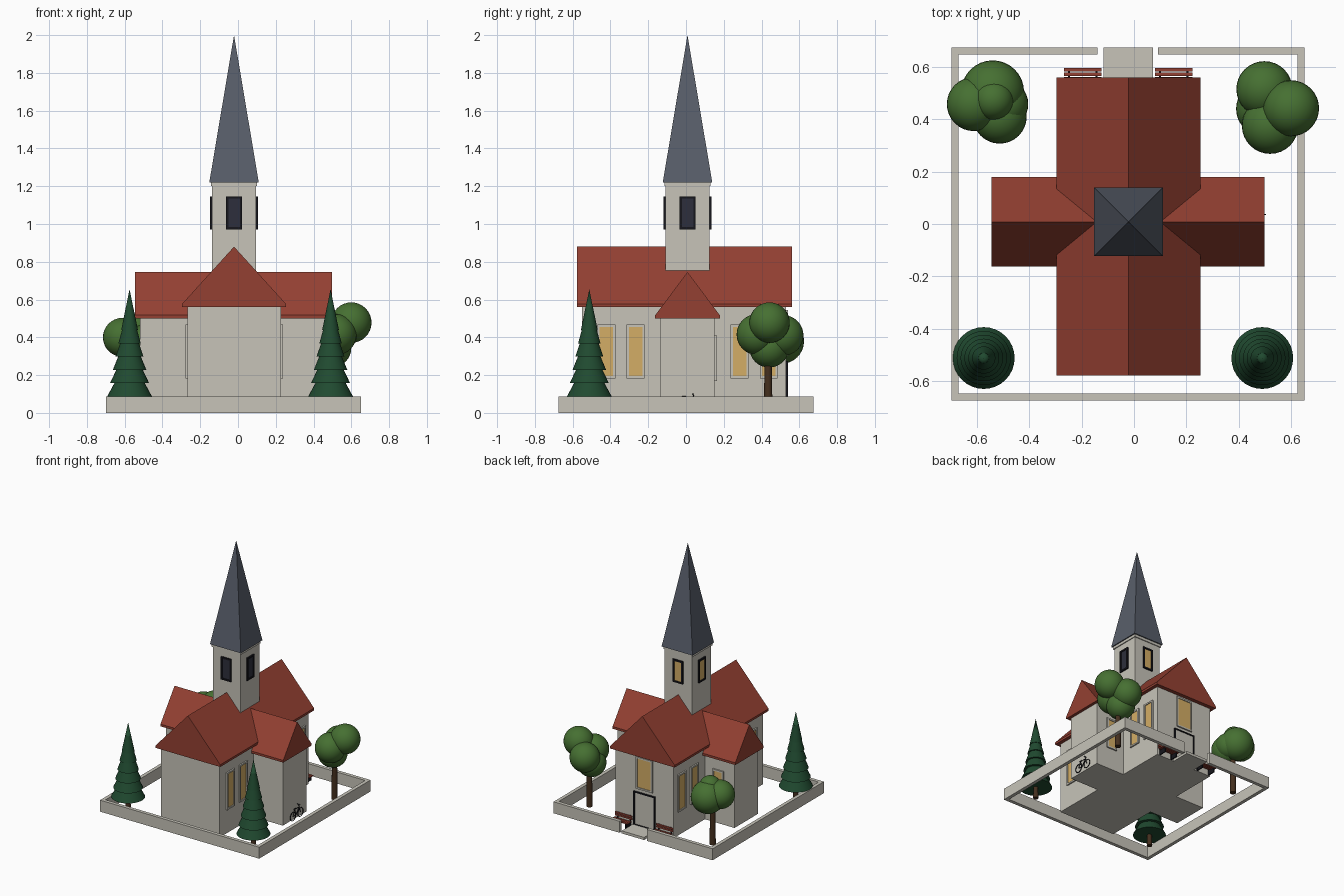
import bpy, bmesh, math
from mathutils import Matrix, Vector

if "Cube" in bpy.data.objects:
    bpy.data.objects.remove(bpy.data.objects["Cube"])

CX, CY = -0.021, 0.008          # church axis


def mat(name, r, g, b):
    m = bpy.data.materials.new(name)
    lin = [((c / 255 + 0.055) / 1.055) ** 2.4 for c in (r, g, b)]
    m.diffuse_color = (*lin, 1)
    m.use_nodes = True
    m.node_tree.nodes["Principled BSDF"].inputs["Base Color"].default_value = m.diffuse_color
    return m


STONE = mat("pale stone", 199, 196, 185)
RED = mat("roof red", 148, 64, 50)
SLATE = mat("slate grey", 88, 94, 106)
GOLD = mat("warm glass", 212, 174, 102)
DARK = mat("black iron", 22, 22, 28)
PANE = mat("dark glass", 45, 47, 60)
LEAF = mat("leaf green", 70, 112, 50)
PINE = mat("pine green", 32, 74, 48)
BARK = mat("bark brown", 68, 47, 30)


def finish(name, bm, material, smooth=False):
    bmesh.ops.recalc_face_normals(bm, faces=bm.faces)
    me = bpy.data.meshes.new(name)
    bm.to_mesh(me)
    bm.free()
    me.materials.append(material)
    ob = bpy.data.objects.new(name, me)
    bpy.context.collection.objects.link(ob)
    if smooth:
        bpy.ops.object.select_all(action='DESELECT')
        ob.select_set(True)
        bpy.context.view_layer.objects.active = ob
        bpy.ops.object.shade_smooth_by_angle(angle=math.radians(40))
    return ob


def add_box(bm, lo, hi, m=Matrix()):
    lo, hi = Vector(lo), Vector(hi)
    s = Matrix.Diagonal((*(hi - lo), 1))
    bmesh.ops.create_cube(bm, size=1, matrix=m @ Matrix.Translation((lo + hi) / 2) @ s)


def boxes(name, material, spans, m=Matrix()):
    bm = bmesh.new()
    for lo, hi in spans:
        add_box(bm, lo, hi, m)
    return finish(name, bm, material)


def add_rod(bm, a, b, r1, r2=None, seg=8):
    a, b = Vector(a), Vector(b)
    q = (b - a).to_track_quat('Z', 'Y').to_matrix().to_4x4()
    bmesh.ops.create_cone(bm, cap_ends=True, segments=seg, radius1=r1,
                          radius2=r1 if r2 is None else r2, depth=(b - a).length,
                          matrix=Matrix.Translation((a + b) / 2) @ q)


def gable_roof(name, x, y0, y1, half, eave, ridge, turn=0):
    """Solid gable roof with a thin eave band, running along y (or x if turned)."""
    prof = [(-half, eave), (half, eave), (half, eave + 0.017), (0, ridge), (-half, eave + 0.017)]
    bm = bmesh.new()
    f = bm.faces.new([bm.verts.new((x + u, y0, z)) for u, z in prof])
    ext = bmesh.ops.extrude_face_region(bm, geom=[f])
    bmesh.ops.translate(bm, vec=(0, y1 - y0, 0),
                        verts=[v for v in ext["geom"] if isinstance(v, bmesh.types.BMVert)])
    bmesh.ops.rotate(bm, verts=bm.verts, matrix=Matrix.Rotation(turn, 3, 'Z'))
    return finish(name, bm, RED)


def window(name, x, y, z0, z1, w, deg, glass, frame, bar=0.012, out=0.011):
    """Glass plate and frame on a wall whose outward normal is -y turned by deg."""
    m = Matrix.Translation((x, y, 0)) @ Matrix.Rotation(math.radians(deg), 4, 'Z')
    h = w / 2
    boxes(name + "_glass", glass, [((-h + bar, -0.005, z0 + bar), (h - bar, 0.003, z1 - bar))], m)
    boxes(name + "_frame", frame, [
        ((-h, -out, z0), (-h + bar, 0.003, z1)), ((h - bar, -out, z0), (h, 0.003, z1)),
        ((-h + bar, -out, z1 - bar), (h - bar, 0.003, z1)),
        ((-h + bar, -out, z0), (h - bar, 0.003, z0 + bar))], m)


# Church walls and roofs
boxes("nave_walls", STONE, [((-0.267, -0.55, 0), (0.227, 0.53, 0.565))])
boxes("transept_walls", STONE, [((-0.518, -0.135, 0), (-0.26, 0.152, 0.505)),
                                ((0.22, -0.135, 0), (0.475, 0.152, 0.505))])
gable_roof("nave_roof", CX, -0.578, 0.56, 0.275, 0.56, 0.88)
gable_roof("transept_roof", CY, -0.498, 0.544, 0.171, 0.50, 0.746, math.pi / 2)

# Tower and spire
T = 0.1155
boxes("tower", STONE, [((CX - T, CY - T, 0.55), (CX + T, CY + T, 1.2)),
                       ((CX - T - .007, CY - T - .007, 1.2), (CX + T + .007, CY + T + .007, 1.22))])
bm = bmesh.new()
bmesh.ops.create_cone(bm, cap_ends=True, segments=4, radius1=0.131 * math.sqrt(2), radius2=0,
                      depth=0.78, matrix=Matrix.Translation((CX, CY, 1.61)) @ Matrix.Rotation(math.pi / 4, 4, 'Z'))
finish("spire", bm, SLATE)
for deg, glass in ((0, PANE), (90, PANE), (180, GOLD), (270, GOLD)):
    a = math.radians(deg)
    window("belfry_window", CX + T * math.sin(a), CY - T * math.cos(a), 0.972, 1.146, 0.085, deg, glass, DARK)

# Nave and transept windows
for y in (-0.422, -0.267, 0.284, 0.438):
    window("nave_window_right", 0.227, y, 0.182, 0.467, 0.095, 90, GOLD, STONE)
    window("nave_window_left", -0.267, y, 0.182, 0.467, 0.095, 270, GOLD, STONE)
for x in (0.34, -0.382):
    window("transept_window", x, 0.152, 0.168, 0.41, 0.09, 180, GOLD, STONE)
window("gable_window", CX, 0.53, 0.30, 0.545, 0.14, 180, GOLD, STONE)

# Door, step and benches at the back
window("door", CX, 0.53, 0.015, 0.275, 0.18, 180, STONE, DARK, 0.009)
boxes("door_step", STONE, [((-0.117, 0.525, 0), (0.073, 0.675, 0.02))])
for x0, x1 in ((-0.268, -0.125), (0.08, 0.224)):
    boxes("bench_slats", RED, [((x0, y, 0.035), (x1, y + 0.014, 0.041)) for y in (0.548, 0.565, 0.582)]
          + [((x0, 0.536, z), (x1, 0.542, z + 0.012)) for z in (0.05, 0.067)])
    boxes("bench_legs", DARK, [((x, 0.54, 0), (x + 0.008, 0.594, 0.035)) for x in (x0 + 0.015, x1 - 0.023)]
          + [((x, 0.532, 0), (x + 0.008, 0.537, 0.079)) for x in (x0 + 0.015, x1 - 0.023)])

# Low boundary wall with a gate gap at the back
W, H = 0.027, 0.088
boxes("boundary_wall", STONE, [
    ((-0.698, -0.675, 0), (0.652, -0.675 + W, H)),
    ((-0.698, -0.648, 0), (-0.698 + W, 0.648, H)), ((0.652 - W, -0.648, 0), (0.652, 0.648, H)),
    ((-0.698, 0.648, 0), (-0.14, 0.675, H)), ((0.092, 0.648, 0), (0.652, 0.675, H))])

# Bicycle leaning on the right transept
bx, r = 0.49, 0.035
rear, front = (bx, -0.034, r), (bx, 0.058, r)
crank, seat, head = (bx, 0.003, 0.033), (bx, -0.012, 0.082), (bx, 0.043, 0.08)
bm = bmesh.new()
for a, b in ((rear, crank), (rear, seat), (crank, seat), (crank, head), (seat, head),
             (front, head), (head, (bx, 0.036, 0.102)),
             ((bx - 0.014, 0.036, 0.102), (bx + 0.014, 0.036, 0.102)),
             ((bx, -0.022, 0.086), (bx, 0.0, 0.086))):
    add_rod(bm, a, b, 0.0025, seg=6)
for c in (rear, front):
    n = 24
    ring = [Vector(c) + Vector((0, 0.032 * math.cos(t), 0.032 * math.sin(t)))
            for t in (2 * math.pi * i / n for i in range(n))]
    for i in range(n):
        add_rod(bm, ring[i - 1], ring[i], 0.003, seg=6)
finish("bicycle", bm, DARK)


def trunk(x, y, h, r0):
    bm = bmesh.new()
    add_rod(bm, (x, y, 0), (x, y, h), r0, r0 * 0.8, 10)
    finish("tree_trunk", bm, BARK, True)


# Pines in the front corners: stacked cones
for x in (-0.574, 0.49):
    trunk(x, -0.512, 0.12, 0.02)
    bm = bmesh.new()
    for i in range(7):
        z = 0.088 + 0.07 * i
        rad = 0.118 - 0.0147 * i
        top = 0.655 if i == 6 else z + 0.12
        add_rod(bm, (x, -0.512, z), (x, -0.512, top), rad, 0 if i == 6 else rad * 0.45, 32)
    finish("pine_foliage", bm, PINE, True)

# Round trees in the back corners: clusters of spheres (x, y, z, radius)
trees = {
    (0.515, 0.435): [(0.60, 0.442, 0.478, 0.107), (0.52, 0.376, 0.415, 0.108),
                     (0.498, 0.515, 0.41, 0.107), (0.495, 0.44, 0.345, 0.105)],
    (-0.545, 0.455): [(-0.54, 0.505, 0.38, 0.12), (-0.612, 0.458, 0.40, 0.103),
                      (-0.513, 0.41, 0.36, 0.103), (-0.537, 0.474, 0.45, 0.076),
                      (-0.50, 0.458, 0.37, 0.096)],
}
for (x, y), balls in trees.items():
    trunk(x, y, 0.32, 0.023)
    bm = bmesh.new()
    for bxx, byy, bzz, rad in balls:
        bmesh.ops.create_uvsphere(bm, u_segments=32, v_segments=16, radius=rad,
                                  matrix=Matrix.Translation((bxx, byy, bzz)))
    finish("tree_foliage", bm, LEAF, True)
